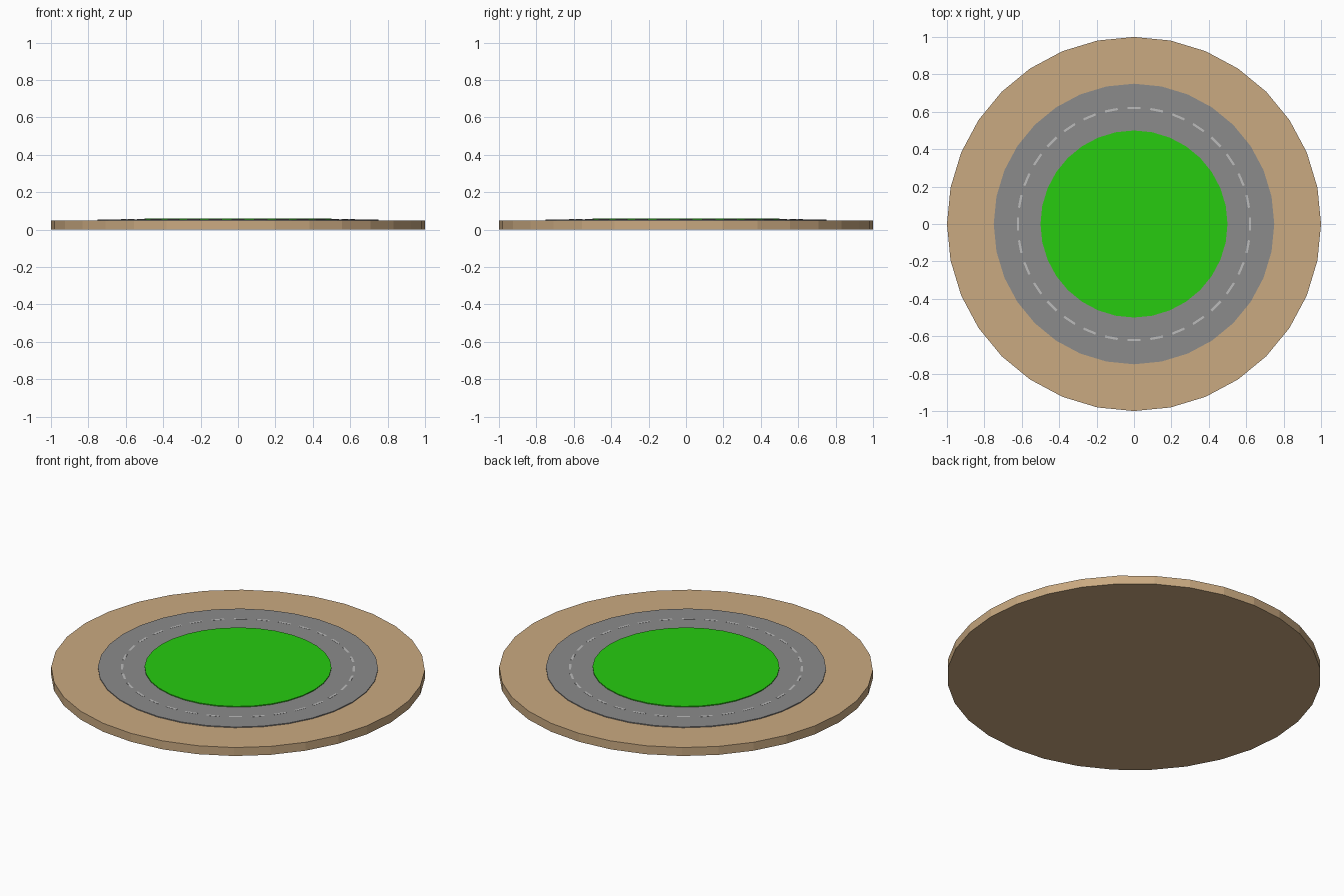
import bpy, math

if "Cube" in bpy.data.objects:
    bpy.data.objects.remove(bpy.data.objects["Cube"])

def material(name, rgb):
    m = bpy.data.materials.new(name)
    m.diffuse_color = (*rgb, 1)
    m.use_nodes = True
    m.node_tree.nodes["Principled BSDF"].inputs["Base Color"].default_value = m.diffuse_color
    return m

def disc(name, radius, z0, z1, sides, mat):
    bpy.ops.mesh.primitive_cylinder_add(vertices=sides, radius=radius, depth=z1 - z0,
                                        location=(0, 0, (z0 + z1) / 2))
    ob = bpy.context.object
    ob.name = name
    ob.data.materials.append(mat)
    return ob

# Stacked discs: sandy base, road, central lawn
disc("base", 1.0, 0.0, 0.05, 32, material("sand", (0.59, 0.40, 0.22)))
disc("road", 0.75, 0.05, 0.055, 32, material("asphalt", (0.26, 0.26, 0.26)))
disc("lawn", 0.5, 0.05, 0.06, 32, material("grass", (0.02, 0.6, 0.005)))

# Dashed centre line: short boxes around the road
paint = material("paint", (0.5, 0.5, 0.5))
COUNT = 32
for i in range(COUNT):
    a = 2 * math.pi * i / COUNT
    r = 0.62
    bpy.ops.mesh.primitive_cube_add(size=1, location=(r * math.cos(a), r * math.sin(a), 0.0553),
                                    rotation=(0, 0, a))
    ob = bpy.context.object
    ob.name = f"lane_dash_{i + 1}"
    ob.scale = (0.012, 0.07, 0.001)
    ob.data.materials.append(paint)
